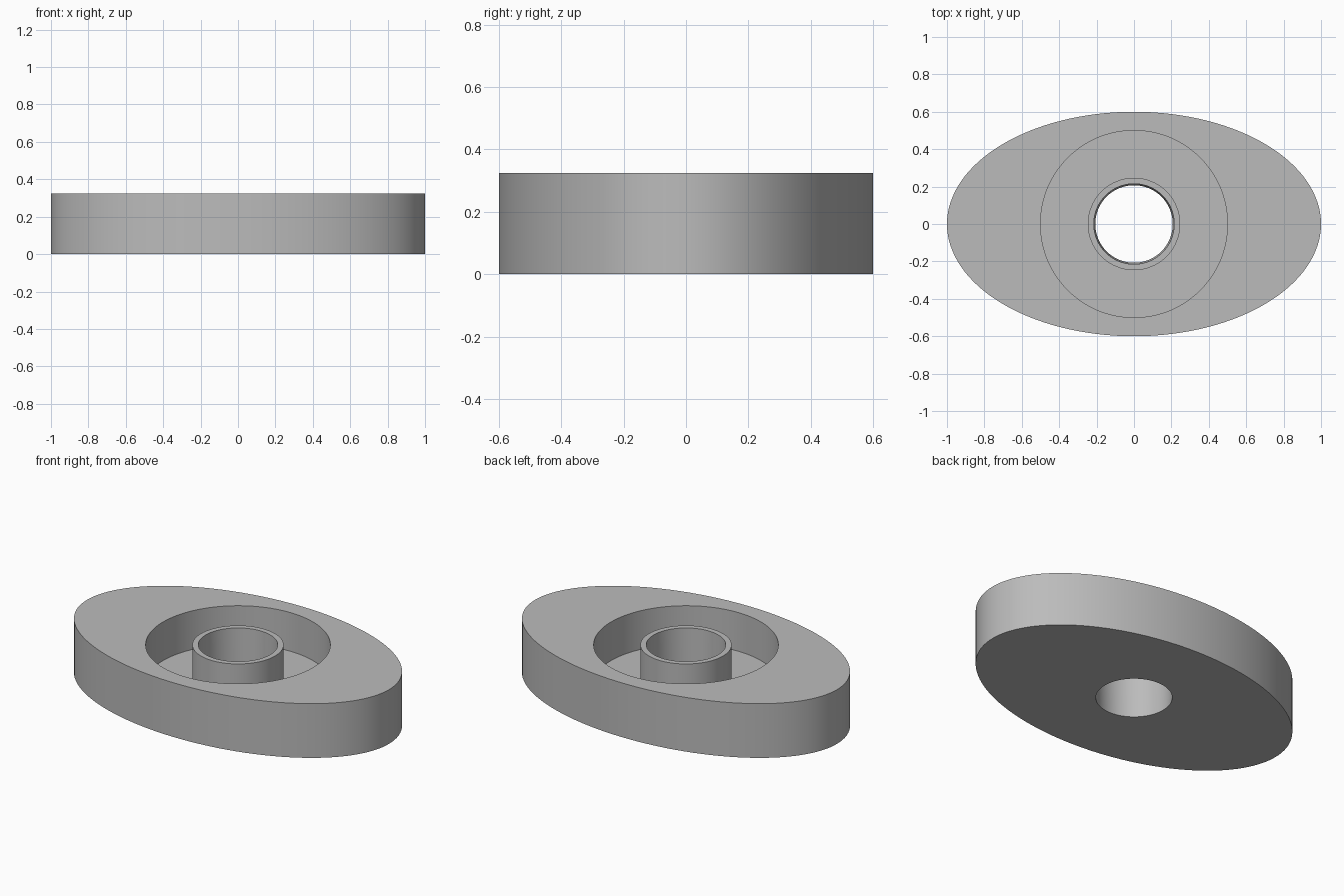
import bpy, bmesh, math

cube = bpy.data.objects.get("Cube")
if cube:
    bpy.data.objects.remove(cube, do_unlink=True)

SEGMENTS = 128
HEIGHT, FLOOR = 0.324, 0.093

grey = bpy.data.materials.new("plain grey")
grey.use_nodes = True
colour = (0.5, 0.5, 0.5, 1)
grey.diffuse_color = colour
grey.node_tree.nodes["Principled BSDF"].inputs["Base Color"].default_value = colour


def ring(bm, rx, ry, z):
    """Closed elliptical loop of vertices."""
    step = 2 * math.pi / SEGMENTS
    return [bm.verts.new((rx * math.cos(i * step), ry * math.sin(i * step), z))
            for i in range(SEGMENTS)]


def loft_closed(name, profile):
    """Skin a closed cross-section of (rx, ry, z) rings into a solid."""
    bm = bmesh.new()
    rings = [ring(bm, *p) for p in profile]
    for a, b in zip(rings, rings[1:] + rings[:1]):
        for i in range(SEGMENTS):
            j = (i + 1) % SEGMENTS
            bm.faces.new((a[i], a[j], b[j], b[i]))
    bmesh.ops.recalc_face_normals(bm, faces=bm.faces)
    mesh = bpy.data.meshes.new(name)
    bm.to_mesh(mesh)
    bm.free()
    mesh.materials.append(grey)
    obj = bpy.data.objects.new(name, mesh)
    bpy.context.collection.objects.link(obj)
    bpy.ops.object.select_all(action="DESELECT")
    obj.select_set(True)
    bpy.context.view_layer.objects.active = obj
    bpy.ops.object.shade_smooth_by_angle(angle=math.radians(30))
    return obj


# Oval body with a round well, a central tube and a slightly tapered bore
loft_closed("oval_body_with_hub", [
    (0.207, 0.207, 0),           # bore, underside
    (1.0, 0.6, 0),               # outer wall
    (1.0, 0.6, HEIGHT),
    (0.5, 0.5, HEIGHT),          # well
    (0.5, 0.5, FLOOR),
    (0.247, 0.247, FLOOR),       # hub tube
    (0.247, 0.247, HEIGHT),
    (0.215, 0.215, HEIGHT),      # bore, top
])
